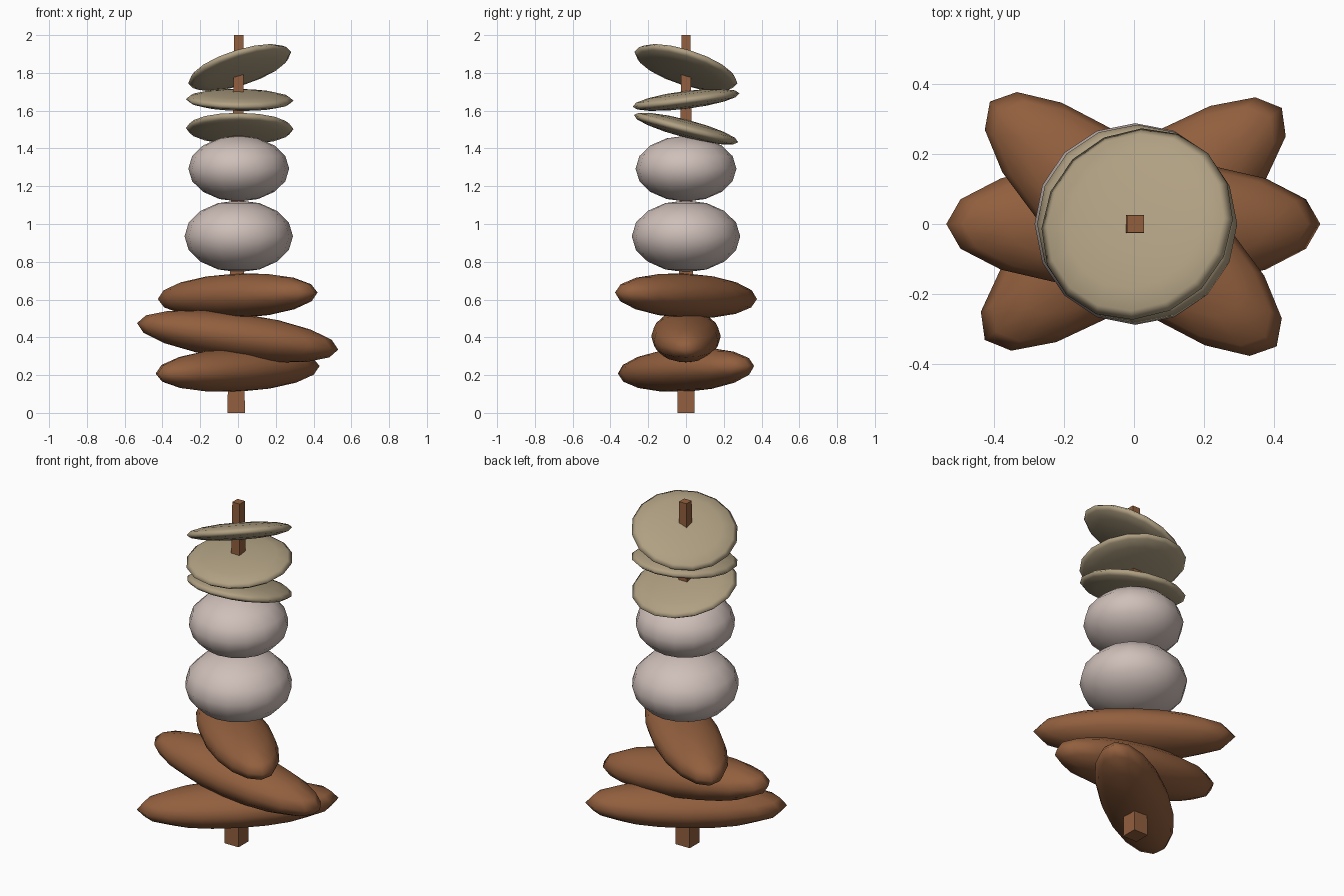
import bpy, bmesh, math
from mathutils import Vector, Matrix

if "Cube" in bpy.data.objects:
    bpy.data.objects.remove(bpy.data.objects["Cube"])


def material(name, rgb):
    m = bpy.data.materials.new(name)
    m.diffuse_color = (*rgb, 1)
    m.use_nodes = True
    m.node_tree.nodes["Principled BSDF"].inputs["Base Color"].default_value = m.diffuse_color
    return m


BROWN = material("brown", (0.287, 0.115, 0.048))
GREY = material("pale_grey", (0.62, 0.52, 0.485))
TAN = material("tan", (0.434, 0.352, 0.225))


def add(name, bm, mat, smooth=True):
    me = bpy.data.meshes.new(name)
    bm.to_mesh(me)
    bm.free()
    me.materials.append(mat)
    for p in me.polygons:
        p.use_smooth = smooth
    ob = bpy.data.objects.new(name, me)
    bpy.context.collection.objects.link(ob)
    return ob


def stone(name, centre, radii, mat, rot=Matrix.Identity(4)):
    """Stretched sphere, turned and moved into place."""
    bm = bmesh.new()
    bmesh.ops.create_uvsphere(bm, u_segments=16, v_segments=8, radius=1)
    bm.transform(Matrix.Translation(centre) @ rot @ Matrix.Diagonal((*radii, 1)))
    add(name, bm, mat)


# tapered square post through the whole stack
bm = bmesh.new()
bmesh.ops.create_cube(bm, size=1)
for v in bm.verts:
    top = v.co.z > 0
    w = 0.048 if top else 0.092
    v.co = Vector((v.co.x * w + (0.004 if top else -0.01), v.co.y * w, 2.0 if top else 0.0))
add("post", bm, BROWN, smooth=False)

# long crossed pieces: height, turn about z, downward tilt of the +x end
for name, z, half_h, turn, tilt in (
    ("lower_long_piece", 0.228, 0.116, 38, -2.3),
    ("middle_long_piece", 0.405, 0.122, 0, 7.5),
    ("upper_long_piece", 0.62, 0.118, -40.5, -2),
):
    rot = (Matrix.Rotation(math.radians(turn), 4, "Z")
           @ Matrix.Rotation(math.radians(tilt), 4, "Y"))
    stone(name, (-0.002, 0, z), (0.537, 0.184, half_h), BROWN, rot)

# round pale pieces
stone("lower_round_piece", (0.004, 0, 0.935), (0.287, 0.287, 0.19), GREY)
stone("upper_round_piece", (0.004, 0, 1.293), (0.267, 0.267, 0.174), GREY)

# thin tilted discs: height and slopes along x and y
for name, z, sx, sy in (
    ("lower_disc", 1.505, -0.01, -0.26),
    ("middle_disc", 1.657, -0.015, 0.125),
    ("top_disc", 1.828, 0.32, -0.32),
):
    rot = Vector((0, 0, 1)).rotation_difference(Vector((-sx, -sy, 1)))
    stone(name, (0.009, 0, z), (0.285, 0.285, 0.047), TAN, rot.to_matrix().to_4x4())
